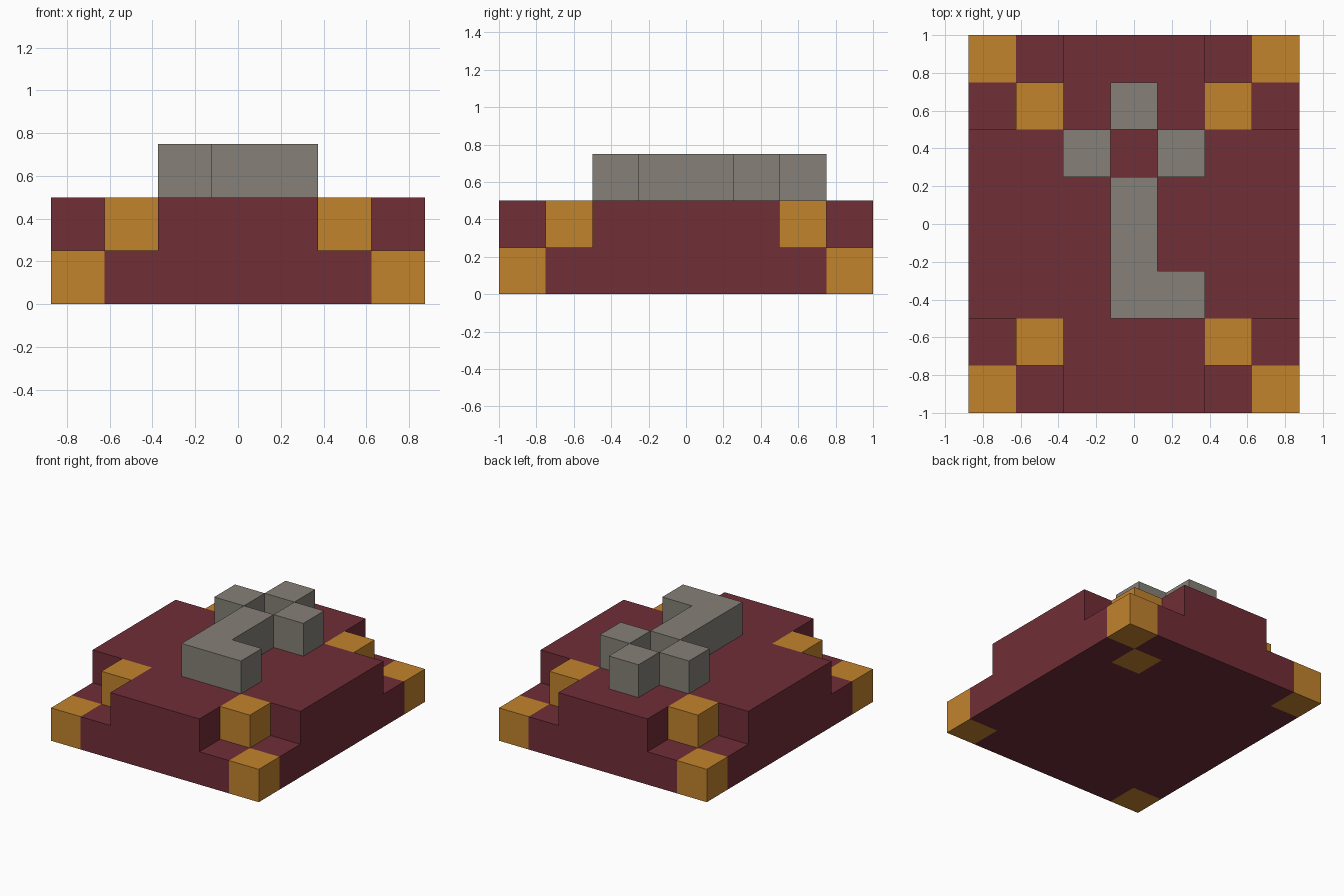
import bpy
import bmesh
from mathutils import Vector

cube = bpy.data.objects.get("Cube")
if cube:
    bpy.data.objects.remove(cube, do_unlink=True)

U = 0.25  # block size


def material(name, rgb):
    lin = [((c / 255 + 0.055) / 1.055) ** 2.4 for c in rgb] + [1.0]
    m = bpy.data.materials.new(name)
    m.use_nodes = True
    m.diffuse_color = lin
    node = next(n for n in m.node_tree.nodes if n.type == 'BSDF_PRINCIPLED')
    node.inputs["Base Color"].default_value = lin
    node.inputs["Roughness"].default_value = 0.8
    return m


RED = material("dark red", (113, 46, 55))
GOLD = material("gold", (194, 131, 45))
GREY = material("stone grey", (134, 129, 120))


def finish(name, bm, *mats):
    bmesh.ops.recalc_face_normals(bm, faces=bm.faces[:])
    mesh = bpy.data.meshes.new(name)
    bm.to_mesh(mesh)
    bm.free()
    for m in mats:
        mesh.materials.append(m)
    obj = bpy.data.objects.new(name, mesh)
    bpy.context.collection.objects.link(obj)
    return obj


def prism(name, outline, z0, z1, mat):
    """Extrude a flat outline from z0 up to z1."""
    bm = bmesh.new()
    face = bm.faces.new([bm.verts.new((x, y, z0)) for x, y in outline])
    ext = bmesh.ops.extrude_face_region(bm, geom=[face], use_keep_orig=True)
    top = [g for g in ext["geom"] if isinstance(g, bmesh.types.BMVert)]
    bmesh.ops.translate(bm, verts=top, vec=(0, 0, z1 - z0))
    return finish(name, bm, mat)


def block(name, x, y, z0, mat):
    h = U / 2
    outline = [(x - h, y - h), (x + h, y - h), (x + h, y + h), (x - h, y + h)]
    return prism(name, outline, z0, z0 + U, mat)


# Base slab: cut along block lines, corner cells coloured gold
bm = bmesh.new()
bmesh.ops.create_cube(bm, size=1)
bmesh.ops.scale(bm, vec=(1.75, 2, U), verts=bm.verts[:])
bmesh.ops.translate(bm, vec=(0, 0, U / 2), verts=bm.verts[:])
for axis, cuts in ((Vector((1, 0, 0)), (0.375, 0.625)), (Vector((0, 1, 0)), (0.5, 0.75))):
    for c in cuts:
        for s in (-1, 1):
            bmesh.ops.bisect_plane(bm, geom=bm.verts[:] + bm.edges[:] + bm.faces[:],
                                   plane_co=axis * c * s, plane_no=axis)
for f in bm.faces:
    p = f.calc_center_median()
    corner = abs(p.x) > 0.63 and abs(p.y) > 0.76
    # one extra gold cell, seen only from underneath
    under = p.z < 0.01 and 0.38 < p.x < 0.62 and 0.51 < p.y < 0.74
    f.material_index = int(corner or under)
finish("base_slab", bm, RED, GOLD)

# Upper slab: rectangle with notched corners
quarter = [(0.875, 0.5), (0.375, 0.5), (0.375, 1.0)]
outline = (quarter
           + [(-x, y) for x, y in reversed(quarter)]
           + [(-x, -y) for x, y in quarter]
           + [(x, -y) for x, y in reversed(quarter)])
prism("upper_slab", outline, U, 2 * U, RED)

# Gold block in each notch
for sx, side in ((1, "left"), (-1, "right")):
    for sy, end in ((-1, "front"), (1, "back")):
        block(f"notch_block_{end}_{side}", sx * 0.5, sy * 0.625, U, GOLD)

# Raised grey emblem: hooked bar and three blocks round an open centre
hook = [(-0.125, -0.5), (0.375, -0.5), (0.375, -0.25),
        (0.125, -0.25), (0.125, 0.25), (-0.125, 0.25)]
prism("hooked_bar", hook, 2 * U, 3 * U, GREY)
for name, x, y in (("left", 0.25, 0.375), ("right", -0.25, 0.375), ("back", 0, 0.625)):
    block(f"top_block_{name}", x, y, 2 * U, GREY)
